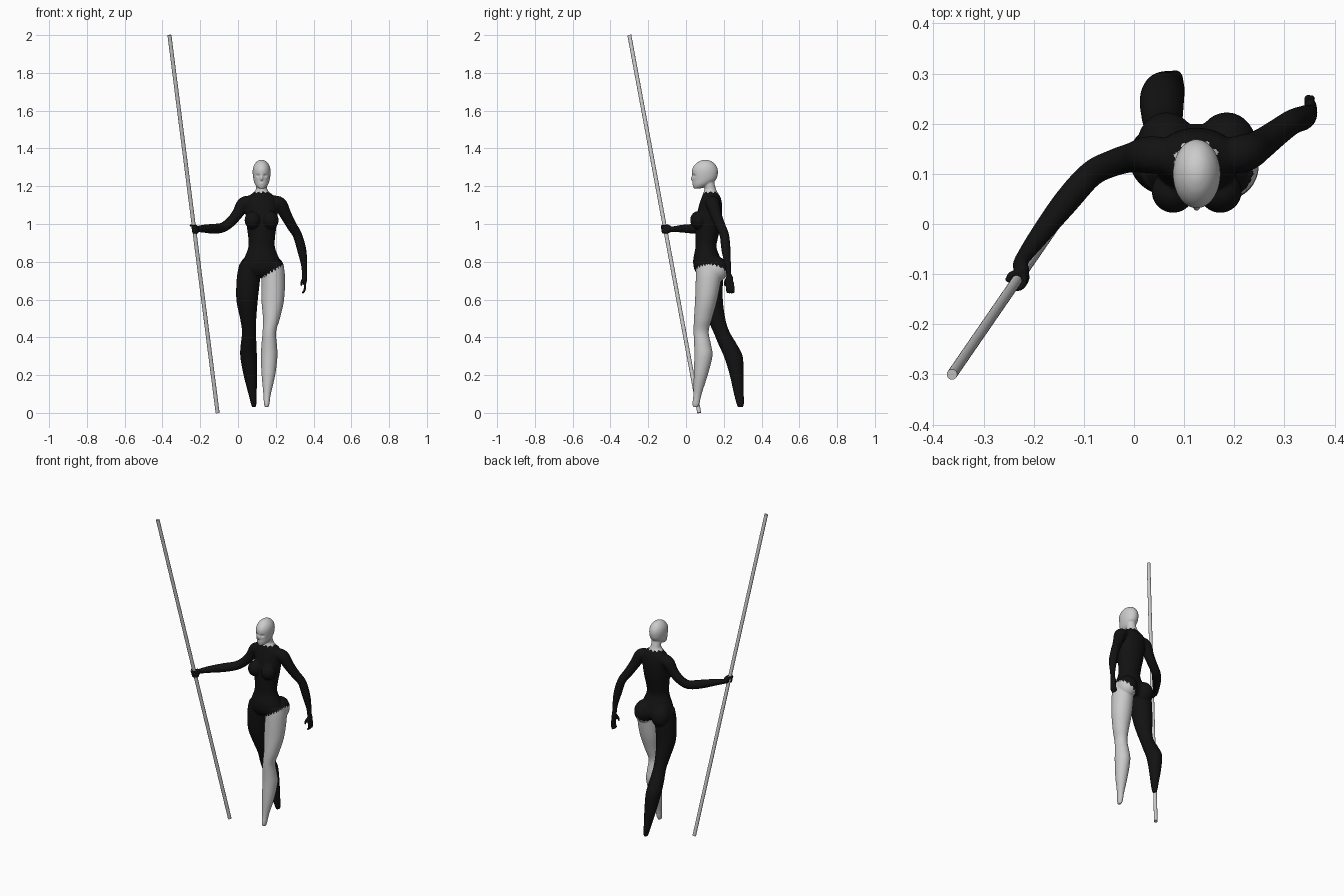
import bpy, bmesh, math
from mathutils import Vector, Matrix

CX = 0.125  # body centre line
FOOT, TIP = Vector((-0.108, 0.07, 0)), Vector((-0.363, -0.30, 2.0))  # staff ends
bm = bmesh.new()


def spline(pts, n=5):
    """Catmull-Rom resampling of tuples."""
    p = [pts[0]] + list(pts) + [pts[-1]]
    out = []
    for i in range(1, len(p) - 2):
        for k in range(n):
            t = k / n
            out.append([0.5 * (2 * b + (c - a) * t + (2 * a - 5 * b + 4 * c - d) * t * t
                        + (3 * b - a - 3 * c + d) * t ** 3)
                        for a, b, c, d in zip(p[i - 1], p[i], p[i + 1], p[i + 2])])
    return out + [list(pts[-1])]


def loft(pts, sides=28):
    """(x,y,z,rx,ry): level rings; (x,y,z,r): rings square to the path."""
    s = spline(pts)
    rings = []
    for i, q in enumerate(s):
        c = Vector(q[:3])
        if len(q) == 5:
            u, v = Vector((q[3], 0, 0)), Vector((0, q[4], 0))
        else:
            d = Vector(s[min(i + 1, len(s) - 1)][:3]) - Vector(s[max(i - 1, 0)][:3])
            m = d.to_track_quat('Z', 'Y').to_matrix()
            u, v = m.col[0] * q[3], m.col[1] * q[3]
        rings.append([bm.verts.new(c + u * math.cos(a) + v * math.sin(a))
                      for a in (2 * math.pi * k / sides for k in range(sides))])
    for r0, r1 in zip(rings, rings[1:]):
        for k in range(sides):
            j = (k + 1) % sides
            bm.faces.new((r0[k], r0[j], r1[j], r1[k]))
    bm.faces.new(rings[0][::-1])
    bm.faces.new(rings[-1])


def ball(c, r, rot=0):
    m = Matrix.Translation(c) @ Matrix.Rotation(rot, 4, 'X') @ Matrix.Diagonal((*r, 1))
    bmesh.ops.create_uvsphere(bm, u_segments=24, v_segments=16, radius=1, matrix=m)


# torso
loft([(CX, .128, 1.185, .028, .03), (CX, .13, 1.165, .045, .038), (CX, .133, 1.135, .08, .052),
      (CX, .128, 1.08, .086, .064), (CX, .118, 1.0, .08, .068), (CX, .11, .93, .071, .06),
      (CX, .106, .875, .071, .056), (CX, .112, .81, .096, .074), (CX, .122, .76, .117, .078),
      (CX, .125, .725, .105, .058)], 40)
for s in (-1, 1):
    ball((CX + s * .047, .065, 1.02), (.043, .043, .048))      # bust
    ball((CX + s * .06, .155, .76), (.06, .068, .07))          # seat

# legs, left straight and right trailing
loft([(.185, .123, .79, .055, .068), (.187, .12, .72, .062, .068), (.184, .107, .6, .06, .059),
      (.177, .09, .5, .045, .048), (.166, .08, .43, .036, .04), (.165, .088, .36, .041, .045),
      (.165, .092, .3, .044, .048), (.161, .078, .2, .036, .037), (.154, .061, .1, .02, .022),
      (.152, .053, .05, .015, .019), (.152, .05, .03, .009, .013)])
loft([(.063, .128, .79, .055, .068), (.056, .128, .72, .062, .068), (.048, .135, .6, .057, .06),
      (.054, .16, .5, .043, .048), (.058, .187, .43, .037, .043), (.056, .222, .36, .042, .049),
      (.056, .25, .3, .044, .05), (.064, .267, .21, .037, .038), (.077, .28, .1, .022, .026),
      (.083, .287, .05, .015, .02), (.084, .288, .03, .009, .014)])

# arms
loft([(.07, .135, 1.115, .036), (.03, .138, 1.105, .037), (-.002, .133, 1.055, .03),
      (-.04, .122, 1.01, .027), (-.085, .1, .98, .026), (-.135, .045, .975, .026),
      (-.19, -.025, .975, .02), (-.226, -.075, .972, .014), (-.228, -.088, .972, .013)], 20)
loft([(.18, .135, 1.115, .036), (.222, .142, 1.105, .037), (.252, .158, 1.05, .031),
      (.285, .182, .99, .027), (.315, .203, .94, .025), (.338, .212, .86, .024),
      (.35, .222, .78, .016), (.352, .228, .72, .013)], 20)

# left hand hanging
ball((.352, .23, .706), (.013, .021, .03))
for k in range(4):
    y = .214 + k * .0115
    loft([(.353, y, .69, .0065), (.355, y + .002, .665, .0065), (.35, y + .004, .645, .006),
          (.341, y + .005, .632 + abs(k - 1.5) * .004, .0055)], 10)
loft([(.348, .218, .715, .007), (.338, .208, .695, .007), (.335, .205, .672, .005)], 10)

# right hand gripping the staff
axis = (TIP - FOOT).normalized()
grip = FOOT.lerp(TIP, .486)
ball((-.224, -.094, .974), (.016, .018, .023))
for k in range(4):
    c = grip + axis * ((k - 1.5) * .0115)
    loft([(c.x + .016 * math.cos(a), c.y + .016 * math.sin(a), c.z, .0065)
          for a in (math.radians(60 - d) for d in (0, 50, 100, 150, 200))], 10)
c = grip + axis * .02
loft([(c.x + .017 * math.cos(a), c.y + .017 * math.sin(a), c.z, .0065)
      for a in (math.radians(100 + d) for d in (0, 45, 90))], 10)

# neck and head
loft([(CX, .136, 1.14, .04), (CX, .13, 1.175, .031), (CX, .122, 1.21, .029), (CX, .115, 1.25, .028)])
loft([(CX, .058, 1.187, .012, .014), (CX, .07, 1.196, .025, .032), (CX, .084, 1.212, .036, .048),
      (CX, .097, 1.235, .043, .062), (CX, .1, 1.262, .047, .068), (CX, .1, 1.288, .047, .068),
      (CX, .101, 1.31, .041, .058), (CX, .102, 1.328, .028, .04), (CX, .102, 1.338, .013, .018),
      (CX, .102, 1.34, .003, .004)])
ball((CX, .037, 1.243), (.007, .012, .016), -.35)              # nose
ball((CX, .041, 1.216), (.013, .008, .004))                    # lips
ball((CX, .041, 1.21), (.011, .008, .004))
ball((CX, .05, 1.195), (.012, .012, .009))                     # chin

# fuse all the forms into one skin
bmesh.ops.recalc_face_normals(bm, faces=bm.faces[:])
me = bpy.data.meshes.new("form")
bm.to_mesh(me)
bm.free()
form = bpy.data.objects.new("form", me)
bpy.context.collection.objects.link(form)
mod = form.modifiers.new("fuse", 'REMESH')
mod.mode, mod.voxel_size = 'VOXEL', .004
mod = form.modifiers.new("soften", 'SMOOTH')
mod.factor, mod.iterations = .5, 5
skin = bpy.data.meshes.new_from_object(form.evaluated_get(bpy.context.evaluated_depsgraph_get()))
bpy.data.objects.remove(form)

# eye sockets pressed into the face
for v in skin.vertices:
    if v.co.z > 1.2 and v.co.y < .08:
        for s in (-1, 1):
            d2 = ((v.co.x - CX - s * .019) / .01) ** 2 + ((v.co.z - 1.256) / .007) ** 2
            v.co.y += .008 * math.exp(-d2)


def region(p):
    """Which part a point belongs to, with jagged suit edges."""
    a = math.atan2(p.y - .12, p.x - .185)
    jag = abs((a * 8) % 2 - 1) * .014
    if p.z > 1.163 + abs((math.atan2(p.y - .13, p.x - CX) * 3) % 2 - 1) * .01:
        return "head"
    line = .71 + .62 * (p.x - .13) - .3 * max(0, p.y - .14) + jag
    return "bare_leg" if .12 < p.x < .28 and p.z < line else "body_suit"


black = bpy.data.materials.new("black")
black.diffuse_color = (.006, .006, .006, 1)
for name in ("head", "bare_leg", "body_suit"):
    b = bmesh.new()
    b.from_mesh(skin)
    bmesh.ops.delete(b, geom=[f for f in b.faces if region(f.calc_center_median()) != name],
                     context='FACES')
    for f in b.faces:
        f.smooth = True
    part = bpy.data.meshes.new(name)
    b.to_mesh(part)
    b.free()
    if name == "body_suit":
        part.materials.append(black)
    bpy.context.collection.objects.link(bpy.data.objects.new(name, part))

# staff
bpy.ops.mesh.primitive_cylinder_add(vertices=24, radius=.0105, depth=(TIP - FOOT).length,
                                    location=(FOOT + TIP) / 2)
staff = bpy.context.object
staff.name = "staff"
staff.rotation_euler = axis.to_track_quat('Z', 'Y').to_euler()
bpy.ops.object.shade_smooth_by_angle()
